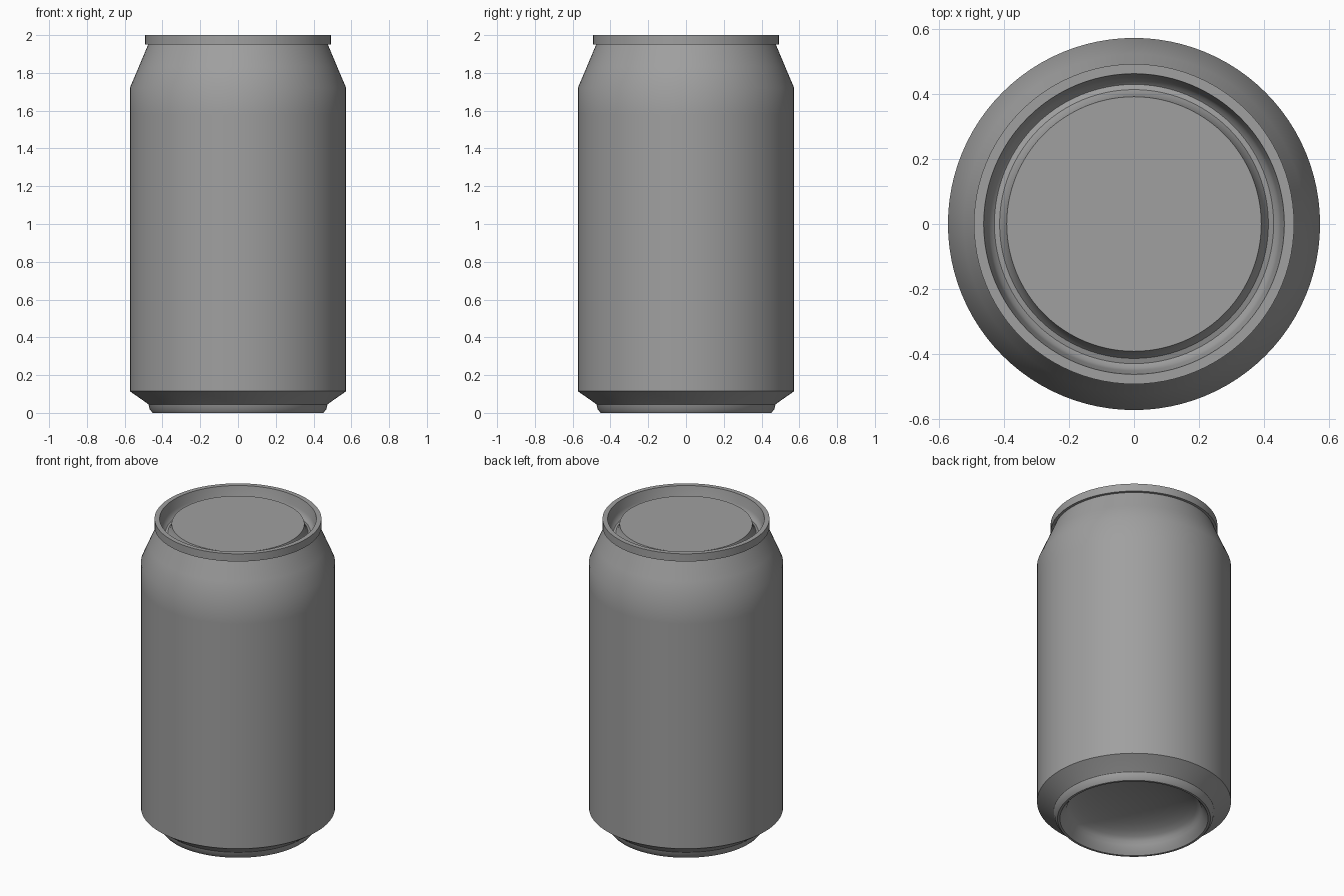
import bpy, bmesh, math

cube = bpy.data.objects.get("Cube")
if cube:
    bpy.data.objects.remove(cube, do_unlink=True)

SEGMENTS = 96

# Bare metal
metal = bpy.data.materials.new("grey_metal")
metal.use_nodes = True
colour = (0.35, 0.35, 0.35, 1.0)
metal.diffuse_color = colour
metal.node_tree.nodes["Principled BSDF"].inputs["Base Color"].default_value = colour


def lathe(name, profile):
    """Revolve (radius, z) points, listed so that the surface faces outward."""
    bm = bmesh.new()
    rings = []
    for r, z in profile:
        if r == 0:
            rings.append([bm.verts.new((0, 0, z))] * SEGMENTS)
        else:
            angles = [2 * math.pi * i / SEGMENTS for i in range(SEGMENTS)]
            rings.append([bm.verts.new((r * math.cos(a), r * math.sin(a), z)) for a in angles])
    for low, high in zip(rings, rings[1:]):
        for i in range(SEGMENTS):
            j = (i + 1) % SEGMENTS
            corners = [low[i], low[j], high[j], high[i]]
            bm.faces.new(list(dict.fromkeys(corners)))
    mesh = bpy.data.meshes.new(name)
    bm.to_mesh(mesh)
    bm.free()
    mesh.materials.append(metal)
    obj = bpy.data.objects.new(name, mesh)
    bpy.context.collection.objects.link(obj)
    bpy.ops.object.select_all(action='DESELECT')
    obj.select_set(True)
    bpy.context.view_layer.objects.active = obj
    bpy.ops.object.shade_smooth_by_angle(angle=math.radians(32))
    return obj


# Domed underside, from its centre out to the standing ring
dome = [(0.40 * math.sin(t), 0.05 + 0.11 * math.cos(t))
        for t in [math.pi / 2 * i / 8 for i in range(9)]]
base = dome + [(0.425, 0.015), (0.438, 0.0), (0.452, 0.0), (0.467, 0.018),
               (0.474, 0.045), (0.480, 0.05), (0.573, 0.115)]
lathe("base", base)

# Straight wall and tapered neck
lathe("body", [(0.573, 0.115), (0.573, 1.58), (0.573, 1.72), (0.524, 1.835), (0.476, 1.95)])

# Rolled rim, groove and raised centre panel
lathe("lid", [(0.476, 1.95), (0.493, 1.95), (0.493, 2.0), (0.463, 2.0),
              (0.452, 1.94), (0.444, 1.915), (0.430, 1.903), (0.414, 1.908),
              (0.402, 1.925), (0.392, 1.966), (0, 1.966)])
